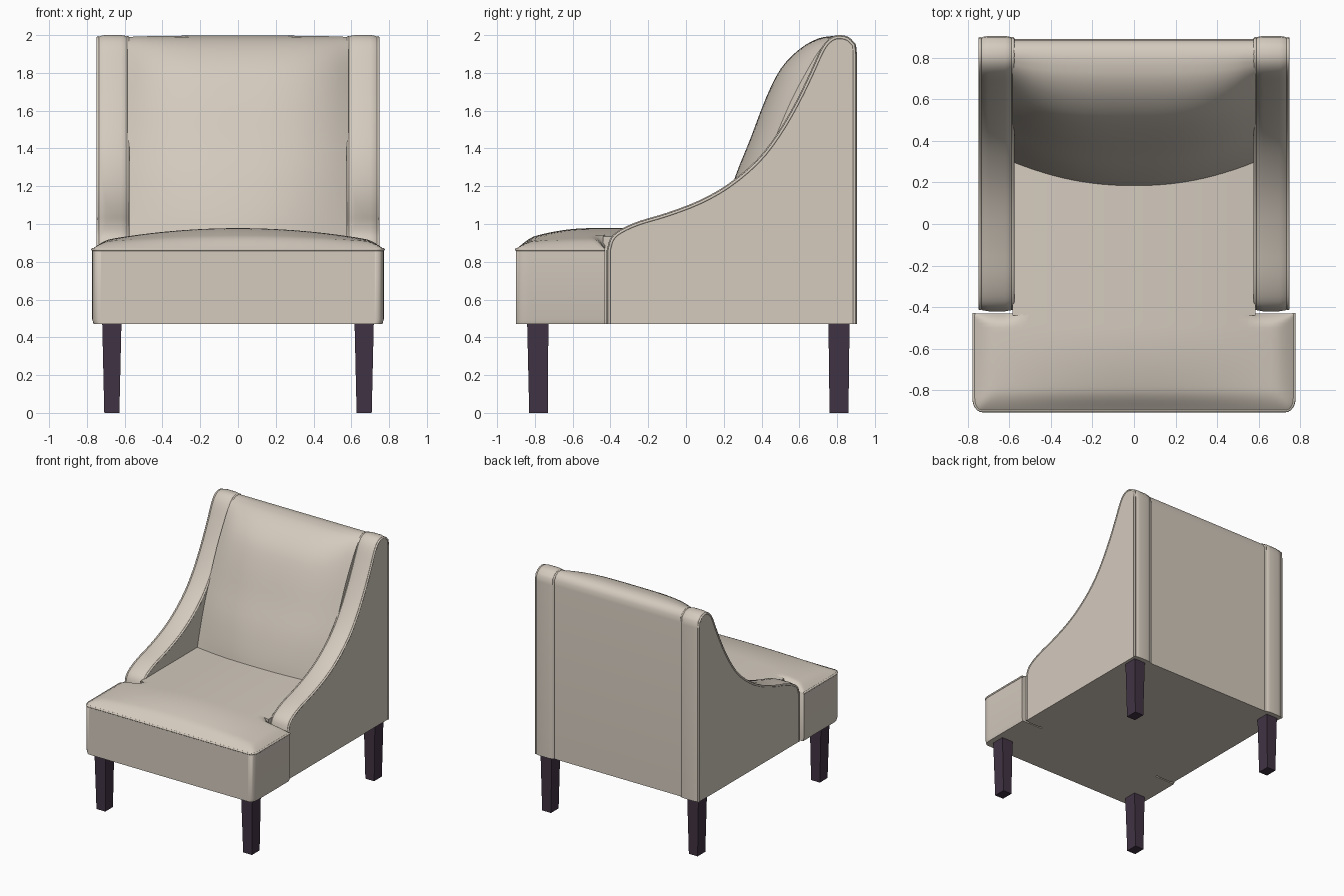
import bpy, bmesh, math
from mathutils import Vector

if "Cube" in bpy.data.objects:
    bpy.data.objects.remove(bpy.data.objects["Cube"], do_unlink=True)

FLOOR = 0.47          # underside of the upholstery
FRONT, WING_BACK, HALF = -0.9, -0.43, 0.772


def material(name, rgb):
    m = bpy.data.materials.new(name)
    m.use_nodes = True
    m.diffuse_color = (*rgb, 1)
    m.node_tree.nodes["Principled BSDF"].inputs["Base Color"].default_value = (*rgb, 1)
    return m


fabric = material("cream fabric", (0.66, 0.595, 0.515))
wood = material("dark plum wood", (0.052, 0.033, 0.056))


def finish(bm, name, mat, angle=40):
    bmesh.ops.recalc_face_normals(bm, faces=bm.faces[:])
    me = bpy.data.meshes.new(name)
    bm.to_mesh(me)
    bm.free()
    ob = bpy.data.objects.new(name, me)
    bpy.context.collection.objects.link(ob)
    me.materials.append(mat)
    bpy.ops.object.select_all(action='DESELECT')
    ob.select_set(True)
    bpy.context.view_layer.objects.active = ob
    bpy.ops.object.shade_smooth_by_angle(angle=math.radians(angle))
    return ob


def smooth_path(pts, steps=3):
    """Catmull-Rom refinement of a 2D path."""
    p = [Vector(q) for q in pts]
    p = [2 * p[0] - p[1]] + p + [2 * p[-1] - p[-2]]
    out = []
    for a, b, c, d in zip(p, p[1:], p[2:], p[3:]):
        for i in range(steps):
            t = i / steps
            out.append(0.5 * (2 * b + (c - a) * t + (2 * a - 5 * b + 4 * c - d) * t * t
                              + (3 * b - a - 3 * c + d) * t ** 3))
    return out + [p[-2]]


def loft(name, sections):
    """Capped skin through matching closed (y, z) sections placed along x."""
    bm = bmesh.new()
    rings = [[bm.verts.new((x, q[0], q[1])) for q in sec] for x, sec in sections]
    for r, s in zip(rings, rings[1:]):
        for i in range(len(r)):
            j = (i + 1) % len(r)
            bm.faces.new((r[i], r[j], s[j], s[i]))
    bm.faces.new(rings[0])
    bm.faces.new(rings[-1])
    return finish(bm, name, fabric)


def piping(name, pts, radius=0.008):
    cu = bpy.data.curves.new(name, 'CURVE')
    cu.dimensions = '3D'
    cu.bevel_depth = radius
    cu.bevel_resolution = 2
    cu.use_fill_caps = True
    sp = cu.splines.new('POLY')
    sp.points.add(len(pts) - 1)
    for v, q in zip(sp.points, pts):
        v.co = (*q, 1)
    cu.materials.append(fabric)
    bpy.context.collection.objects.link(bpy.data.objects.new(name, cu))


# Arms: side profile from the front foot, over the swoop, down the back
swoop = smooth_path([(-0.42, 0.86), (-0.40, 0.925), (-0.35, 0.97), (-0.25, 1.015),
                     (-0.1, 1.06), (0.07, 1.125), (0.22, 1.21), (0.37, 1.335), (0.48, 1.475),
                     (0.58, 1.645), (0.66, 1.81), (0.71, 1.92), (0.75, 1.975), (0.8, 2.0),
                     (0.86, 1.99), (0.9, 1.95)])
arm_profile = [Vector((-0.42, FLOOR))] + swoop + [Vector((0.905, 1.9)), Vector((0.905, FLOOR))]


def inset(path, d):
    out = []
    for i, q in enumerate(path):
        t = (path[min(i + 1, len(path) - 1)] - path[max(i - 1, 0)]).normalized()
        out.append(Vector((q.x + t.y * d, q.y - t.x * d)))
    return out


for side, s in (("left", 1), ("right", -1)):
    stations = ((0.578, 0.016), (0.592, 0.005), (0.62, 0), (0.70, 0), (0.73, 0.005), (0.744, 0.016))
    loft(side + "_arm", [(s * x, inset(arm_profile, d)) for x, d in stations])
    for edge, x in (("inner", 0.583), ("outer", 0.741)):
        piping(f"{side}_{edge}_arm_piping", [(s * x, q.x, q.y) for q in inset(arm_profile, 0.013)])

# Backrest: bulging front blended from centre to side profile
centre = smooth_path([(0.17, 0.9), (0.2, 1.05), (0.26, 1.25), (0.34, 1.45), (0.42, 1.66),
                      (0.50, 1.82), (0.6, 1.925), (0.7, 1.982), (0.79, 1.997)])
edge = smooth_path([(0.29, 0.9), (0.33, 1.05), (0.39, 1.25), (0.47, 1.45), (0.56, 1.66),
                    (0.64, 1.81), (0.70, 1.91), (0.75, 1.965), (0.8, 1.99)])
rear = [Vector(q) for q in ((0.84, 1.99), (0.87, 1.97), (0.885, 1.94), (0.89, 1.9),
                            (0.89, FLOOR), (0.4, FLOOR), (0.4, 0.6))]
sections = []
for i in range(25):
    u = i / 12 - 1
    front = []
    for k, (a, b) in enumerate(zip(centre, edge)):
        w = abs(u) ** (2 + 2.5 * k / len(centre))
        front.append(a.lerp(b, w))
    sections.append((u * 0.585, front + rear))
loft("backrest", sections)


# Seat: crowned top shared by the wide front and the part between the arms
def half_width(y):
    r = 0.06
    d = max(0, FRONT + r - y) / r
    return HALF - 0.04 * (1 - math.sqrt(max(0, 1 - d * d)))


def rise(d, span):
    return 1 - (1 - min(max(d / span, 0), 1)) ** 2


def seat_height(x, y, wings):
    f = min(rise(half_width(y) - abs(x), 0.1), rise(y - FRONT, 0.1))
    crown = 0.075 * (1 - (x / HALF) ** 2) * rise(y - FRONT, 0.4)
    if wings:
        k = min(max((abs(x) - 0.55) / 0.05, 0), 1)
        f = min(f, 1 - k * (1 - rise(WING_BACK - y, 0.06)))
    return 0.868 + (0.035 + crown) * f


def cushion(name, ys, us, width, wings):
    bm = bmesh.new()
    rows = [[bm.verts.new((u * width(y), y, seat_height(u * width(y), y, wings))) for u in us]
            for y in ys]
    for a, b in zip(rows, rows[1:]):
        for i in range(len(us) - 1):
            bm.faces.new((a[i], a[i + 1], b[i + 1], b[i]))
    rim = [e for e in bm.edges if e.is_boundary]
    for z, scale in ((0.495, 1), (FLOOR, 0.99)):
        ext = bmesh.ops.extrude_edge_only(bm, edges=rim)["geom"]
        for v in (g for g in ext if isinstance(g, bmesh.types.BMVert)):
            v.co.z = z
            v.co.x *= scale
        rim = [g for g in ext if isinstance(g, bmesh.types.BMEdge) and g.is_boundary]
    bmesh.ops.contextual_create(bm, geom=rim)
    return finish(bm, name, fabric, 45)


front_rows = [FRONT + (WING_BACK - FRONT) * (0.5 - 0.5 * math.cos(math.pi * i / 24)) for i in range(25)]
columns = [math.sin(math.pi / 2 * (i / 20 - 1)) for i in range(41)]
cushion("seat_front", front_rows, columns, half_width, True)
cushion("seat_rear", [-0.44 + 0.084 * i for i in range(11)], [i / 10 - 1 for i in range(21)],
        lambda y: 0.585, False)

# Welt around the front of the seat
right_run = [(-half_width(y) + 0.002, y + 0.002, 0.865) for y in reversed(front_rows)]
piping("seat_piping", right_run + [(-x, y, z) for x, y, z in reversed(right_run)])

# Legs: square and tapered toward the foot
for end, top_y, foot_y in (("front", -0.785, -0.78), ("back", 0.81, 0.81)):
    for side, s in (("left", 1), ("right", -1)):
        bm = bmesh.new()
        bmesh.ops.create_cube(bm, size=1)
        for v in bm.verts:
            top = v.co.z > 0
            w, d = (0.102, 0.112) if top else (0.08, 0.1)
            v.co = (s * 0.668 + v.co.x * w, (top_y if top else foot_y) + v.co.y * d,
                    FLOOR + 0.01 if top else 0)
        finish(bm, f"{end}_{side}_leg", wood, 30)
